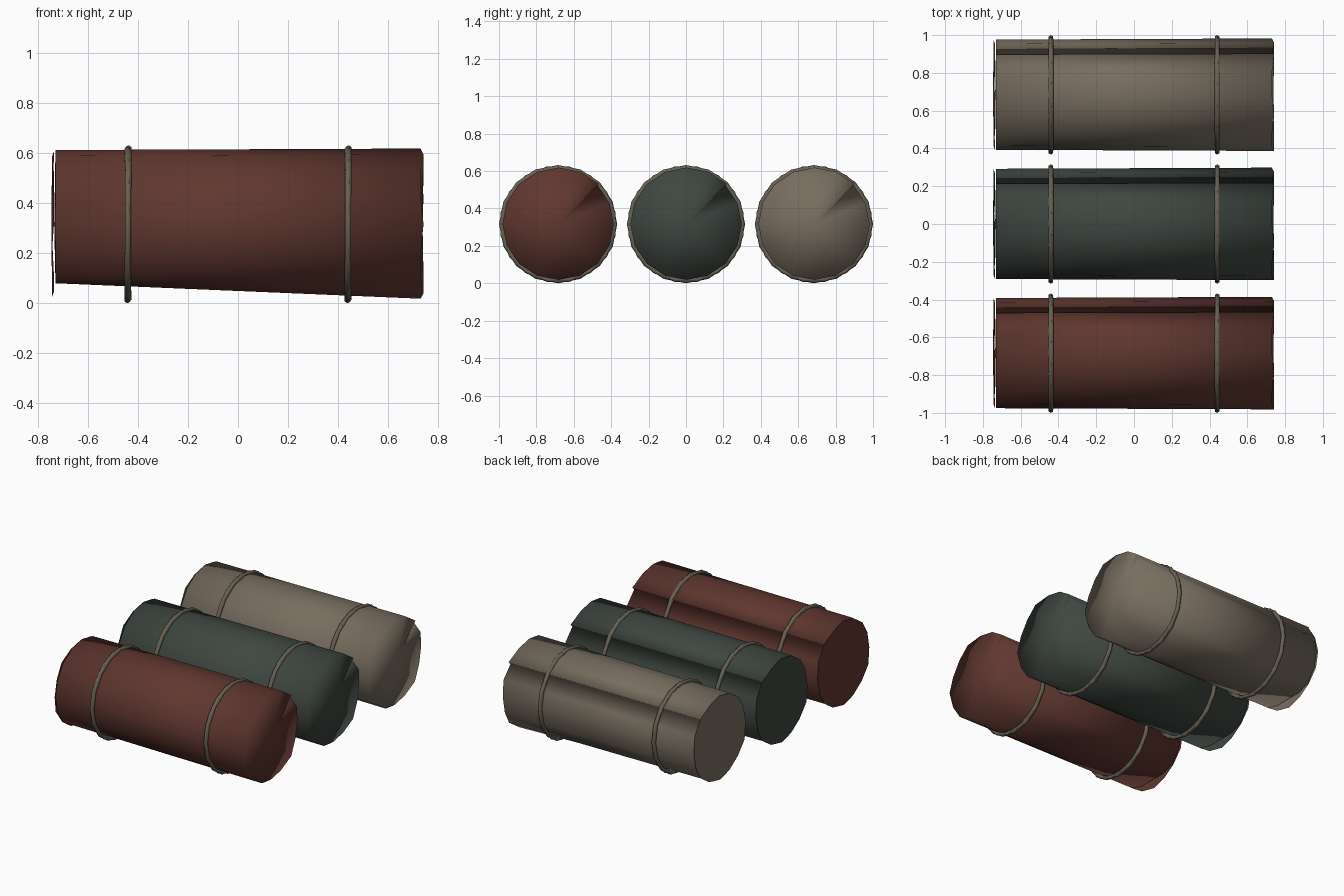
import bpy
import bmesh
import math

old = bpy.data.objects.get("Cube")
if old:
    bpy.data.objects.remove(old, do_unlink=True)

SIDES = 16
AXIS_Z = 0.316
HALF = 0.73
SPACING = 0.684


def material(name, rgb):
    mat = bpy.data.materials.new(name)
    mat.use_nodes = True
    color = (*rgb, 1.0)
    mat.diffuse_color = color
    bsdf = mat.node_tree.nodes["Principled BSDF"]
    bsdf.inputs["Base Color"].default_value = color
    bsdf.inputs["Roughness"].default_value = 0.9
    return mat


def finish(name, bm, mat, y):
    mesh = bpy.data.meshes.new(name)
    for face in bm.faces:
        face.smooth = True
    bm.to_mesh(mesh)
    bm.free()
    mesh.materials.append(mat)
    obj = bpy.data.objects.new(name, mesh)
    obj.location = (0, y, AXIS_Z)
    bpy.context.collection.objects.link(obj)
    return obj


def spiral_ring(bm, x, radius, floor):
    """One turn of rolled cloth, starting at the seam on the upper back."""
    ring = []
    for i in range(SIDES + 1):
        a = math.pi / 4 + math.tau * i / SIDES
        r = radius - 0.01 * i / SIDES
        z = max(r * math.sin(a), floor)
        ring.append(bm.verts.new((x, r * math.cos(a) + 0.003, z)))
    return ring


def fan(bm, ring, x):
    hub = bm.verts.new((x, 0, 0))
    for a, b in zip(ring, ring[1:] + ring[:1]):
        bm.faces.new((hub, a, b))


def blanket(name, mat, y):
    bm = bmesh.new()
    # The lower left end of the cloth is pulled up
    left = spiral_ring(bm, -HALF, 0.298, 0.08 - AXIS_Z)
    right = spiral_ring(bm, HALF, 0.304, -1)
    for i in range(SIDES + 1):
        j = (i + 1) % (SIDES + 1)
        bm.faces.new((left[i], left[j], right[j], right[i]))
    # Crisp edges at the overlap
    for i in (0, SIDES):
        bm.edges.get((left[i], right[i])).smooth = False
    fan(bm, left, -HALF - 0.005)
    fan(bm, right, HALF + 0.008)
    bmesh.ops.recalc_face_normals(bm, faces=bm.faces[:])
    # Uneven rims
    for i in range(0, SIDES, 3):
        right[i].co.x += 0.012
    return finish(name, bm, mat, y)


def end_cap(name, mat, y):
    """Loose round end that hangs below the pulled up cloth."""
    bm = bmesh.new()
    ring = []
    for i in range(SIDES):
        a = math.tau * i / SIDES
        x = -HALF - (0.014 if i % 3 == 0 else 0.006)
        ring.append(bm.verts.new((x, 0.292 * math.cos(a), 0.292 * math.sin(a))))
    fan(bm, ring, -HALF - 0.016)
    bmesh.ops.recalc_face_normals(bm, faces=bm.faces[:])
    if bm.faces[0].normal.x > 0:
        bmesh.ops.reverse_faces(bm, faces=bm.faces[:])
    return finish(name, bm, mat, y)


def cord(name, mat, x, y, major, minor, turn, lean):
    """Coarse ring of cord around the roll."""
    bm = bmesh.new()
    rows = []
    for i in range(SIDES):
        a = turn + math.tau * i / SIDES
        row = []
        for k in range(6):
            b = math.tau * k / 6
            r = major + minor * math.cos(b)
            px = x + minor * math.sin(b) + lean * math.sin(a)
            row.append(bm.verts.new((px, r * math.cos(a), r * math.sin(a))))
        rows.append(row)
    for p, q in zip(rows, rows[1:] + rows[:1]):
        for k in range(6):
            m = (k + 1) % 6
            bm.faces.new((p[k], q[k], q[m], p[m]))
    bmesh.ops.recalc_face_normals(bm, faces=bm.faces[:])
    return finish(name, bm, mat, y)


cord_mat = material("cord_grey_brown", (0.135, 0.118, 0.086))
rolls = (
    ("red", material("dark_red_cloth", (0.118, 0.038, 0.029)), -SPACING),
    ("green", material("dark_green_cloth", (0.050, 0.064, 0.053)), 0),
    ("tan", material("tan_cloth", (0.187, 0.155, 0.116)), SPACING),
)

for color, mat, y in rolls:
    blanket(color + "_bedroll", mat, y)
    end_cap(color + "_left_end", mat, y)
    # Two strands tie each end of the roll
    for side, x in (("right", -0.44), ("left", 0.44)):
        cord(f"{color}_{side}_cord", cord_mat, x, y, 0.302, 0.014, 0, 0.002)
        cord(f"{color}_{side}_cord_strand", cord_mat, x, y, 0.303, 0.011,
             math.pi / SIDES, -0.004)
